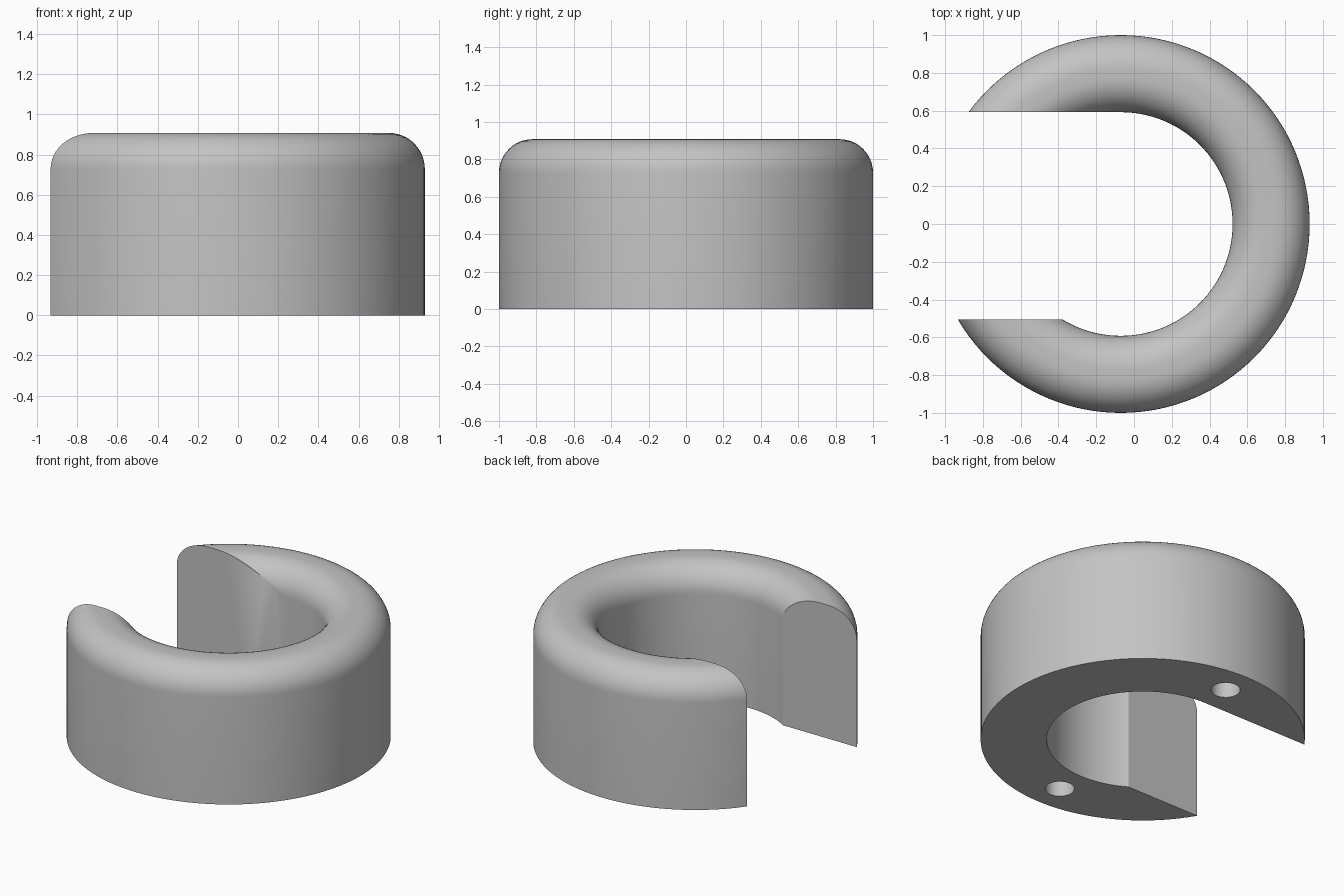
import bpy, bmesh
from math import sin, cos, pi, tau

cube = bpy.data.objects.get("Cube")
if cube:
    bpy.data.objects.remove(cube, do_unlink=True)

CENTRE_X = -0.07
R_OUT, R_IN, HEIGHT, FILLET = 1.0, 0.592, 0.908, 0.18
SEGMENTS, ARC_STEPS = 128, 12

grey = bpy.data.materials.new("plain grey")
grey.use_nodes = True
colour = (0.55, 0.55, 0.55, 1)
grey.diffuse_color = colour
grey.node_tree.nodes["Principled BSDF"].inputs["Base Color"].default_value = colour


def make_object(name, bm):
    mesh = bpy.data.meshes.new(name)
    bmesh.ops.recalc_face_normals(bm, faces=bm.faces)
    bm.to_mesh(mesh)
    bm.free()
    obj = bpy.data.objects.new(name, mesh)
    bpy.context.collection.objects.link(obj)
    obj.location.x = CENTRE_X
    mesh.materials.append(grey)
    return obj


def activate(obj):
    bpy.ops.object.select_all(action='DESELECT')
    obj.select_set(True)
    bpy.context.view_layer.objects.active = obj


def cut(target, cutter):
    cutter.hide_render = True
    mod = target.modifiers.new("cut", 'BOOLEAN')
    mod.operation, mod.solver, mod.object = 'DIFFERENCE', 'EXACT', cutter
    activate(target)
    bpy.ops.object.modifier_apply(modifier=mod.name)
    bpy.data.objects.remove(cutter, do_unlink=True)


# Ring: a tall section with both top edges rounded, spun about z
def rounded_corner(centre_r, start):
    for i in range(ARC_STEPS + 1):
        a = start + i / ARC_STEPS * pi / 2
        yield centre_r + FILLET * cos(a), HEIGHT - FILLET + FILLET * sin(a)


section = [(R_IN, 0), (R_OUT, 0)]
section += rounded_corner(R_OUT - FILLET, 0)
section += rounded_corner(R_IN + FILLET, pi / 2)

bm = bmesh.new()
verts = [bm.verts.new((r, 0, z)) for r, z in section]
edges = [bm.edges.new((v, verts[i - 1])) for i, v in enumerate(verts)]
bmesh.ops.spin(bm, geom=verts + edges, cent=(0, 0, 0), axis=(0, 0, 1),
               angle=tau, steps=SEGMENTS, use_merge=True)
bmesh.ops.remove_doubles(bm, verts=bm.verts, dist=0.0001)
ring = make_object("open_ring", bm)

# Side opening: a straight slot from the middle out through one side
FRONT_Y, BACK_Y, REACH = -0.505, R_IN + 0.0005, 1.2
bm = bmesh.new()
bmesh.ops.create_cube(bm, size=1)
bmesh.ops.scale(bm, vec=(REACH, BACK_Y - FRONT_Y, 2), verts=bm.verts)
bmesh.ops.translate(bm, vec=(-REACH / 2, (FRONT_Y + BACK_Y) / 2, 0.5), verts=bm.verts)
cut(ring, make_object("slot_cutter", bm))

# Blind round holes in the underside
HOLE_RADIUS, HOLE_DEPTH = 0.09, 0.45
for side in (-1, 1):
    bm = bmesh.new()
    bmesh.ops.create_cone(bm, cap_ends=True, segments=48, radius1=HOLE_RADIUS,
                          radius2=HOLE_RADIUS, depth=2 * HOLE_DEPTH)
    bmesh.ops.translate(bm, vec=(0, side * (R_IN + R_OUT) / 2, 0), verts=bm.verts)
    cut(ring, make_object("hole_cutter", bm))

# Smooth the curves, keep the cut edges sharp
activate(ring)
bpy.ops.object.shade_smooth_by_angle(angle=pi / 6)
